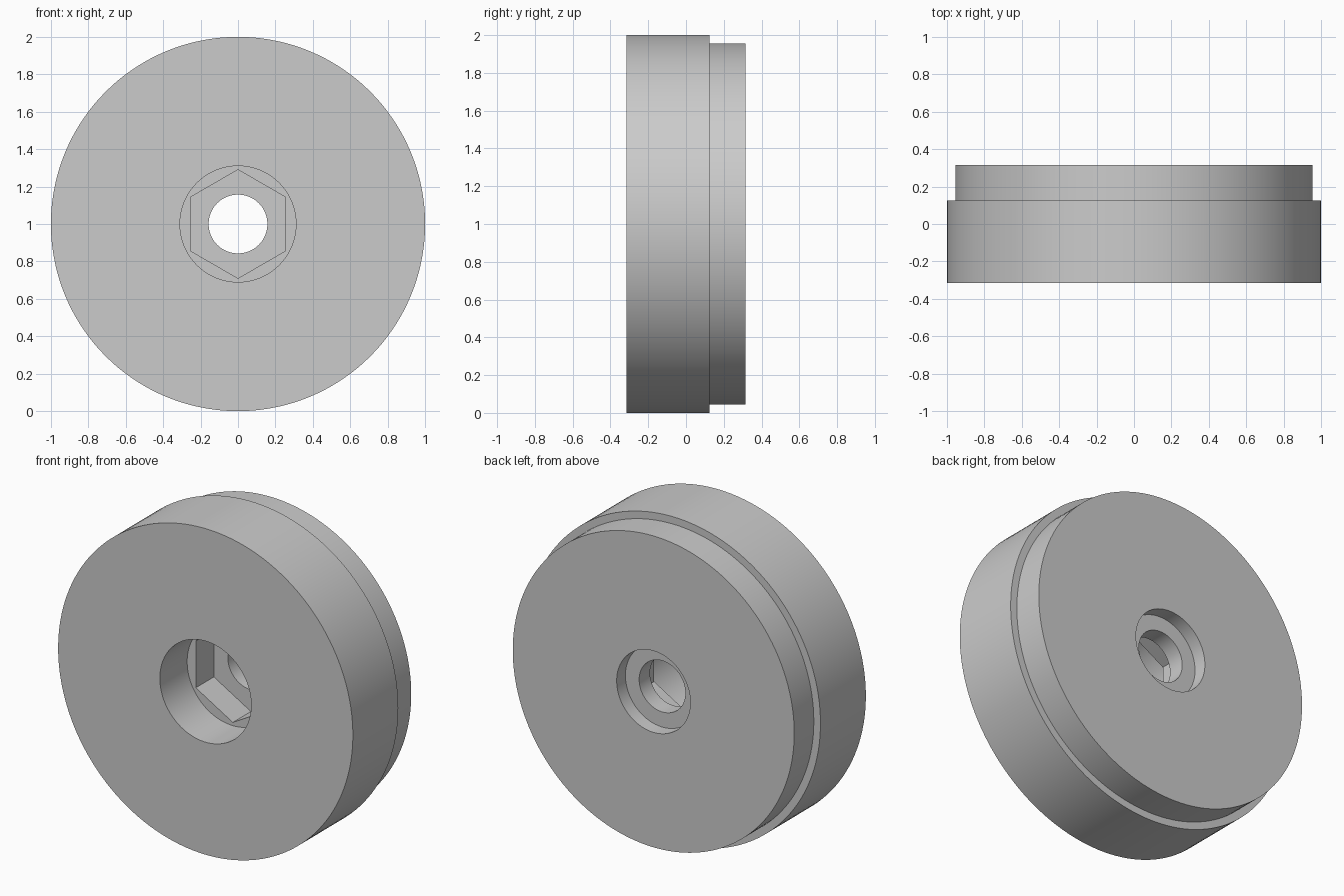
import bpy, bmesh
from math import cos, pi, sin, radians

cube = bpy.data.objects.get("Cube")
if cube:
    bpy.data.objects.remove(cube, do_unlink=True)

SEGMENTS = 144   # divisible by 12, so hexagon corners land on vertices
CENTRE_Z = 1.0

grey = bpy.data.materials.new("plain grey")
grey.use_nodes = True
colour = (0.6, 0.6, 0.6, 1)
grey.diffuse_color = colour
grey.node_tree.nodes["Principled BSDF"].inputs["Base Color"].default_value = colour


def hex_radius(corner, angle):
    """Distance from centre to the side of a hexagon with a corner pointing up."""
    offset = (angle - pi / 2) % (pi / 3) - pi / 6
    return corner * cos(pi / 6) / cos(offset)


# Closed cross-section: (radius, y, is hexagonal)
profile = [
    (1.0, -0.315, False),    # front face rim
    (1.0, 0.125, False),     # shoulder
    (0.955, 0.125, False),
    (0.955, 0.315, False),   # back face rim
    (0.25, 0.315, False),    # rear counterbore
    (0.25, 0.23, False),
    (0.157, 0.23, False),    # through hole
    (0.157, 0.125, False),
    (0.29, 0.125, True),     # hexagonal nut pocket
    (0.29, -0.05, True),
    (0.31, -0.05, False),    # front bore
    (0.31, -0.315, False),
]

# Wheel body: spin the cross-section around the y axis
bm = bmesh.new()
rings = []
for radius, y, is_hex in profile:
    ring = []
    for i in range(SEGMENTS):
        a = 2 * pi * i / SEGMENTS
        r = hex_radius(radius, a) if is_hex else radius
        ring.append(bm.verts.new((r * cos(a), y, CENTRE_Z + r * sin(a))))
    rings.append(ring)

for ring, following in zip(rings, rings[1:] + rings[:1]):
    for i in range(SEGMENTS):
        j = (i + 1) % SEGMENTS
        bm.faces.new((ring[i], ring[j], following[j], following[i]))
bmesh.ops.recalc_face_normals(bm, faces=bm.faces)

mesh = bpy.data.meshes.new("wheel_body")
bm.to_mesh(mesh)
bm.free()
mesh.materials.append(grey)
wheel = bpy.data.objects.new("wheel_body", mesh)
bpy.context.collection.objects.link(wheel)

# Smooth walls, sharp rims and pocket corners
bpy.ops.object.select_all(action='DESELECT')
wheel.select_set(True)
bpy.context.view_layer.objects.active = wheel
bpy.ops.object.shade_smooth_by_angle(angle=radians(30))
